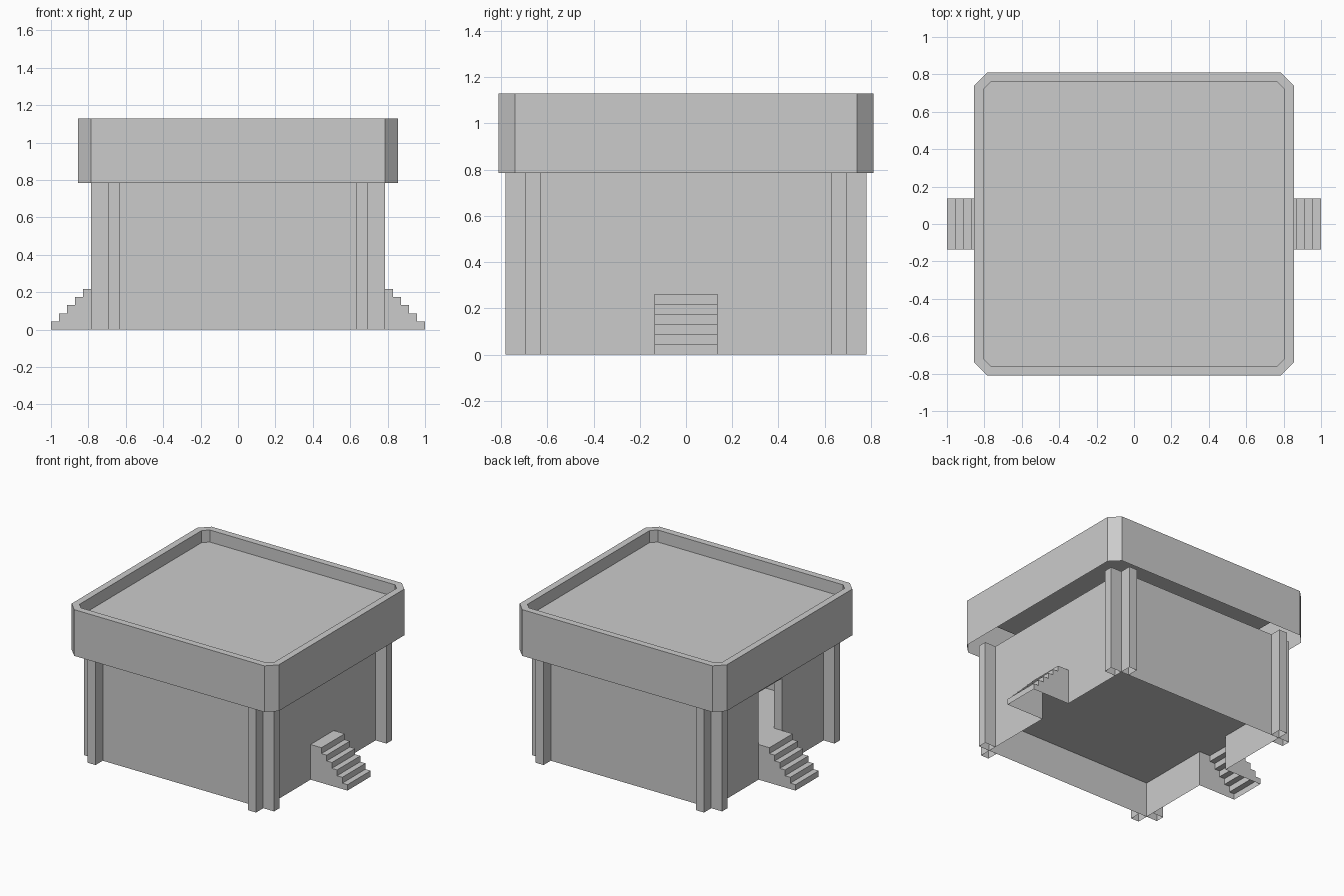
import bpy, bmesh

if "Cube" in bpy.data.objects:
    bpy.data.objects.remove(bpy.data.objects["Cube"])

WALL, INNER = 0.695, 0.63      # outer and inner wall planes
EAVE, RIM, DECK = 0.785, 1.13, 1.04
DOOR_W, DOOR_TOP = 0.137, 0.65
RISE, TREAD, STEPS = 0.0437, 0.043, 6
FLOOR = RISE * STEPS


def finish(bm, name, recalc=False):
    bmesh.ops.remove_doubles(bm, verts=bm.verts, dist=0.0005)
    if recalc:
        bmesh.ops.recalc_face_normals(bm, faces=bm.faces)
    mesh = bpy.data.meshes.new(name)
    bm.to_mesh(mesh)
    bm.free()
    obj = bpy.data.objects.new(name, mesh)
    bpy.context.collection.objects.link(obj)
    return obj


def face(bm, pts):
    bm.faces.new([bm.verts.new(p) for p in pts])


def ribbon(bm, pts, z0, z1, flip=False):
    """Upright panels along a plan path; outside is to the right of travel."""
    if flip:
        pts = pts[::-1]
    for (ax, ay), (bx, by) in zip(pts, pts[1:]):
        face(bm, [(ax, ay, z0), (bx, by, z0), (bx, by, z1), (ax, ay, z1)])


def octagon(hx, hy, c, z):
    return [(hx, c - hy, z), (hx, hy - c, z), (hx - c, hy, z), (c - hx, hy, z),
            (-hx, hy - c, z), (-hx, c - hy, z), (c - hx, -hy, z), (hx - c, -hy, z)]


# Roof: open skirt, flat rim and sunken deck
bm = bmesh.new()
rings = [octagon(0.855, 0.81, 0.07, EAVE), octagon(0.855, 0.81, 0.07, RIM),
         octagon(0.805, 0.76, 0.04, RIM), octagon(0.805, 0.76, 0.04, DECK)]
rings = [[bm.verts.new(p) for p in r] for r in rings]
for lo, hi in zip(rings, rings[1:]):
    for i in range(8):
        j = (i + 1) % 8
        bm.faces.new([lo[i], lo[j], hi[j], hi[i]])
bm.faces.new(rings[-1])
finish(bm, "roof")

# Walls: outer sheet with stair gap on the right and doorway on the left
bm = bmesh.new()
W, D = WALL, DOOR_W
ribbon(bm, [(-W, -D), (-W, -W), (W, -W), (W, -D)], 0, EAVE)
ribbon(bm, [(W, D), (W, W), (-W, W), (-W, D)], 0, EAVE)
ribbon(bm, [(W, -D), (W, D)], FLOOR, EAVE)
ribbon(bm, [(-W, D), (-W, -D)], DOOR_TOP, EAVE)
# Inner lining of the room
I = INNER
ribbon(bm, [(-I, -D), (-I, -I), (I, -I), (I, I), (-I, I), (-I, D)], FLOOR, EAVE, True)
ribbon(bm, [(-I, D), (-I, -D)], DOOR_TOP, EAVE, True)
# Door jambs and head
ribbon(bm, [(-I, -D), (-W, -D)], FLOOR, DOOR_TOP, True)
ribbon(bm, [(-I, D), (-W, D)], FLOOR, DOOR_TOP)
face(bm, [(-W, -D, DOOR_TOP), (-W, D, DOOR_TOP), (-I, D, DOOR_TOP), (-I, -D, DOOR_TOP)])
finish(bm, "walls")

# Raised floor inside
bm = bmesh.new()
face(bm, [(-W, -W, FLOOR), (W, -W, FLOOR), (W, W, FLOOR), (-W, W, FLOOR)])
finish(bm, "floor")

# Corner pillars: a pair standing out from each wall corner
bm = bmesh.new()
for sx in (1, -1):
    for sy in (1, -1):
        flip = sx * sy < 0
        on_side = [(W, I), (0.785, I), (0.785, W), (W, W)]
        on_front = [(W, W), (W, 0.78), (I, 0.78), (I, W)]
        for path in (on_side, on_front):
            ribbon(bm, [(x * sx, y * sy) for x, y in path], 0, EAVE, flip)
finish(bm, "corner_pillars")

# Stairs: stepped sheet with closed sides, open underneath
for side, name in ((1, "right_stairs"), (-1, "left_stairs")):
    profile = [(1.0, 0.0)]
    for k in range(STEPS):
        x = 1.0 - k * TREAD
        profile.append((x, (k + 1) * RISE))
        profile.append((W if k == STEPS - 1 else x - TREAD, (k + 1) * RISE))
    bm = bmesh.new()
    for (ax, az), (bx, bz) in zip(profile, profile[1:]):
        face(bm, [(side * ax, -D, az), (side * ax, D, az),
                  (side * bx, D, bz), (side * bx, -D, bz)])
    for y in (-D, D):
        face(bm, [(side * x, y, z) for x, z in profile + [(W, 0.0)]])
    finish(bm, name, True)
